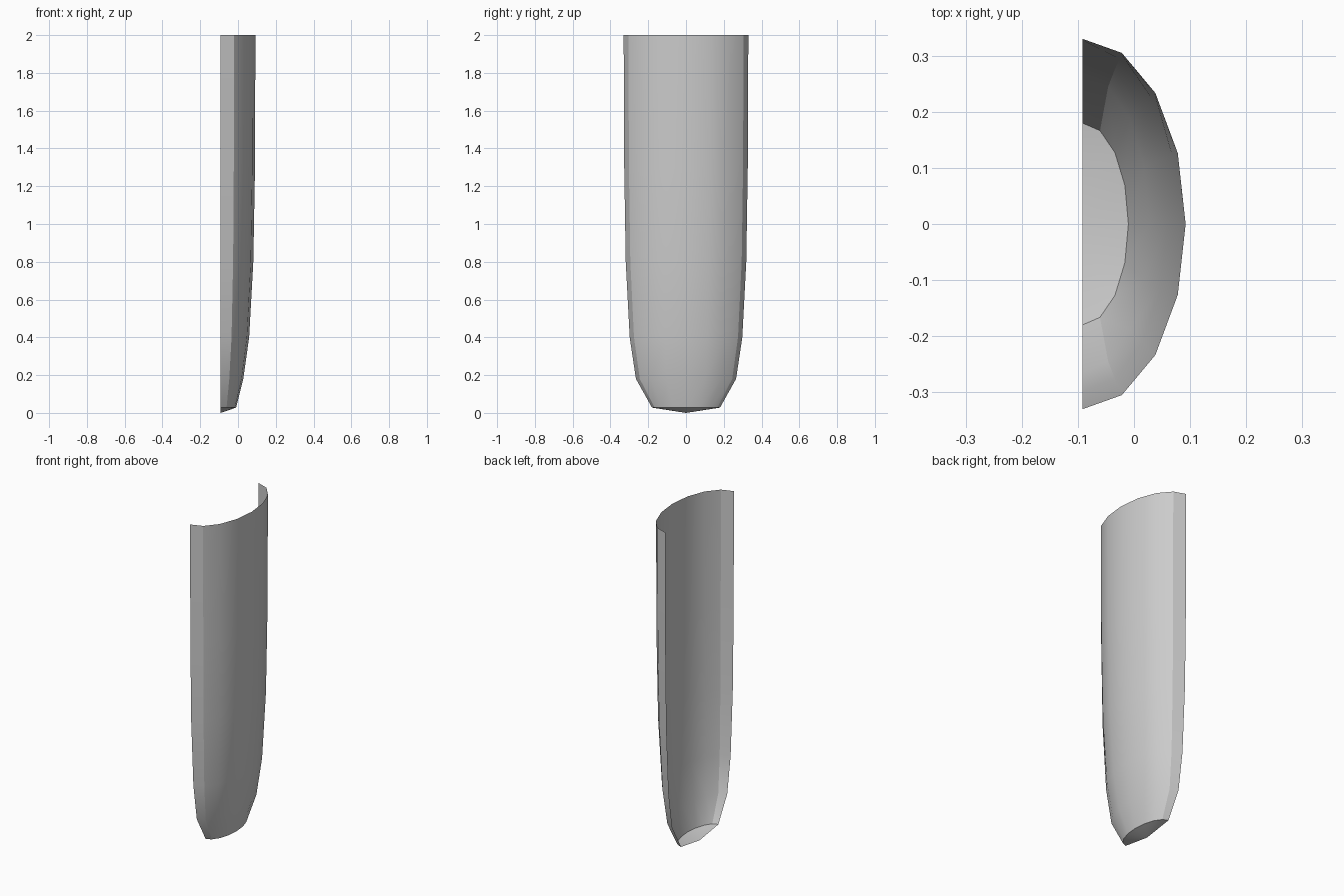
import bpy, bmesh, math

if "Cube" in bpy.data.objects:
    bpy.data.objects.remove(bpy.data.objects["Cube"])

# Half-elliptical open shell: (height, half width in y, depth in x) per ring
BACK_X = -0.092
RINGS = [(2.0, 0.33, 0.184), (1.3, 0.327, 0.182), (0.8, 0.319, 0.173),
         (0.4, 0.298, 0.151), (0.18, 0.265, 0.12), (0.028, 0.18, 0.082)]
SEGMENTS = 8

bm = bmesh.new()
rows = []
for z, half_width, depth in RINGS:
    row = []
    for i in range(SEGMENTS + 1):
        a = math.pi * i / SEGMENTS
        row.append(bm.verts.new((BACK_X + depth * math.sin(a),
                                 -half_width * math.cos(a), z)))
    rows.append(row)

# Side walls
for upper, lower in zip(rows, rows[1:]):
    for i in range(SEGMENTS):
        bm.faces.new((lower[i], lower[i + 1], upper[i + 1], upper[i]))

# Shallow pointed bottom
tip = bm.verts.new((BACK_X, 0, 0))
for i in range(SEGMENTS):
    bm.faces.new((tip, rows[-1][i + 1], rows[-1][i]))

mesh = bpy.data.meshes.new("curved_shell")
bm.to_mesh(mesh)
bm.free()
shell = bpy.data.objects.new("curved_shell", mesh)
bpy.context.collection.objects.link(shell)

# Smooth surface with crisp outer strips
bpy.context.view_layer.objects.active = shell
shell.select_set(True)
bpy.ops.object.shade_smooth_by_angle(angle=math.radians(30))
